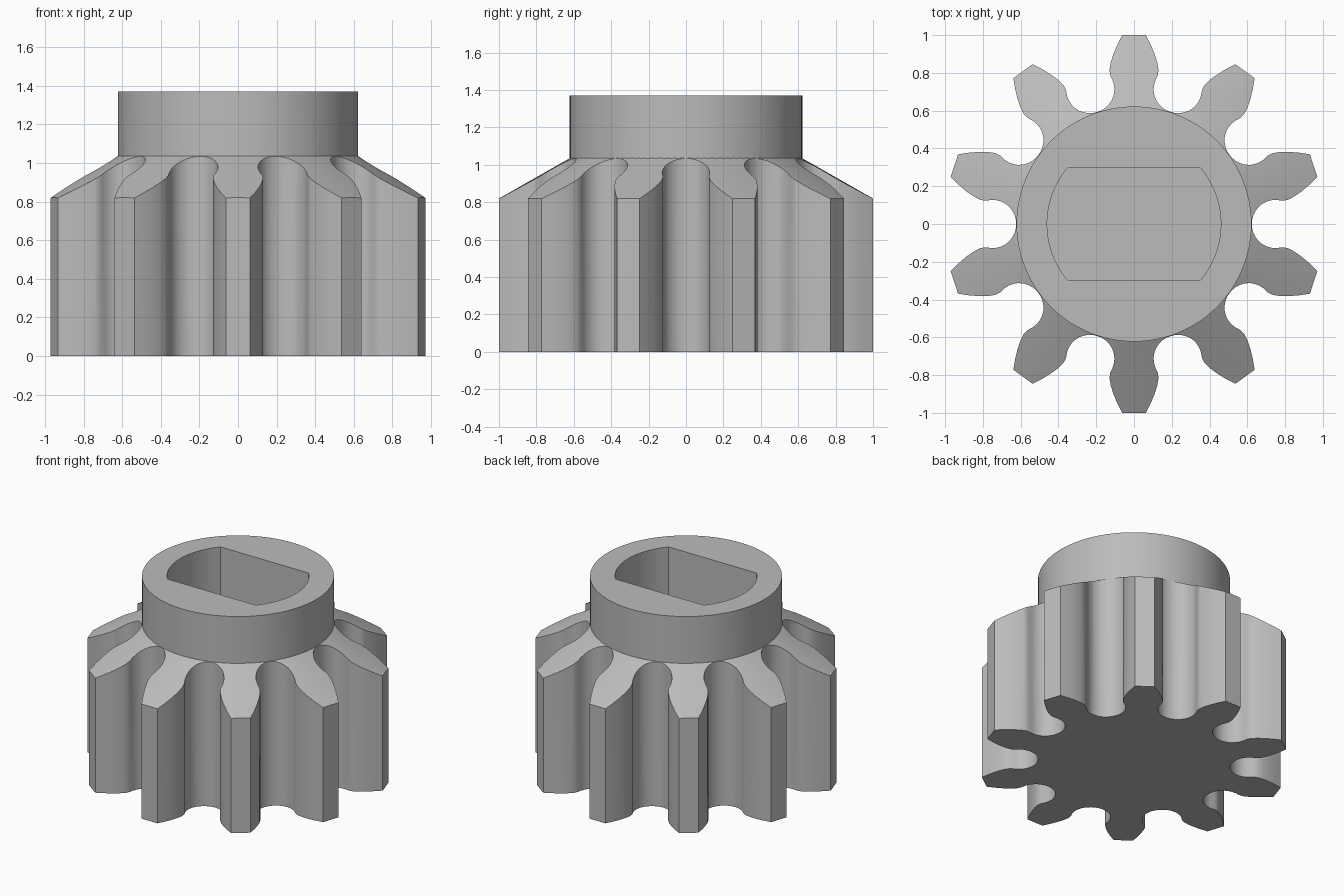
import bpy
import bmesh
from math import sin, cos, pi, radians, sqrt

cube = bpy.data.objects.get("Cube")
if cube:
    bpy.data.objects.remove(cube, do_unlink=True)

TEETH = 10
HUB_R, HUB_TOP = 0.622, 1.37
CONE_TOP, TIP_Z = 1.035, 0.82

steel = bpy.data.materials.new("plain grey")
GREY = (0.5, 0.5, 0.5, 1.0)
steel.diffuse_color = GREY
steel.use_nodes = True
steel.node_tree.nodes["Principled BSDF"].inputs["Base Color"].default_value = GREY


def add_object(name, bm):
    bmesh.ops.recalc_face_normals(bm, faces=bm.faces)
    mesh = bpy.data.meshes.new(name)
    bm.to_mesh(mesh)
    bm.free()
    mesh.materials.append(steel)
    obj = bpy.data.objects.new(name, mesh)
    bpy.context.collection.objects.link(obj)
    return obj


def prism(name, outline, z0, z1):
    """Extrude a flat outline straight up."""
    bm = bmesh.new()
    face = bm.faces.new([bm.verts.new((x, y, z0)) for x, y in outline])
    top = bmesh.ops.extrude_face_region(bm, geom=[face], use_keep_orig=True)["geom"]
    verts = [v for v in top if isinstance(v, bmesh.types.BMVert)]
    bmesh.ops.translate(bm, verts=verts, vec=(0, 0, z1 - z0))
    return add_object(name, bm)


def arc(r, a0, a1, n):
    return [(r * cos(a0 + (a1 - a0) * i / n), r * sin(a0 + (a1 - a0) * i / n))
            for i in range(n + 1)]


def combine(obj, other, operation):
    """Apply a boolean and drop the helper."""
    mod = obj.modifiers.new(operation.lower(), "BOOLEAN")
    mod.operation, mod.object, mod.solver = operation, other, "EXACT"
    bpy.ops.object.select_all(action="DESELECT")
    bpy.context.view_layer.objects.active = obj
    obj.select_set(True)
    bpy.ops.object.modifier_apply(modifier=mod.name)
    bpy.data.objects.remove(other, do_unlink=True)


# Tooth flank: (half width, distance from axis), tip to middle of the gap
flank = [(0.063, 1.0), (0.088, 0.95), (0.109, 0.9), (0.123, 0.855), (0.13, 0.815),
         (0.126, 0.787), (0.112, 0.757), (0.105, 0.73), (0.104, 0.705), (0.108, 0.68),
         (0.118, 0.655), (0.134, 0.632), (0.153, 0.614), (0.174, 0.601), (0.193, 0.594)]
tooth = flank[:0:-1] + [flank[0]] + [(-w, r) for w, r in flank[:-1]]
outline = []
for k in range(TEETH):
    a = 2 * pi * k / TEETH
    outline += [(w * cos(a) - r * sin(a), w * sin(a) + r * cos(a)) for w, r in tooth]
gear = prism("pinion_gear", outline, 0, CONE_TOP + 0.1)

# Chamfer blank: cylinder topped by a truncated cone
slope = (CONE_TOP - TIP_Z) / (1.0 - HUB_R)
bm = bmesh.new()
rings = []
for r, z in [(1.2, -0.2), (1.2, CONE_TOP - slope * (1.2 - HUB_R)), (HUB_R - 0.03, CONE_TOP + slope * 0.03)]:
    rings.append([bm.verts.new((x, y, z)) for x, y in arc(r, 0, 2 * pi, 120)[:-1]])
bm.faces.new(rings[0])
bm.faces.new(rings[-1])
for low, high in zip(rings, rings[1:]):
    for i in range(len(low)):
        j = (i + 1) % len(low)
        bm.faces.new((low[i], low[j], high[j], high[i]))
combine(gear, add_object("chamfer_blank", bm), "INTERSECT")

# Raised collar
collar = prism("collar", arc(HUB_R, 0, 2 * pi, 96)[:-1], 0.9, HUB_TOP)
combine(gear, collar, "UNION")

# Blind shaft socket: round with two flats
half = radians(40.7)
socket = arc(0.46, -half, half, 20) + arc(0.46, pi - half, pi + half, 20)
combine(gear, prism("socket_cutter", socket, 0.35, HUB_TOP + 0.2), "DIFFERENCE")

bpy.ops.object.shade_smooth_by_angle(angle=radians(25))
